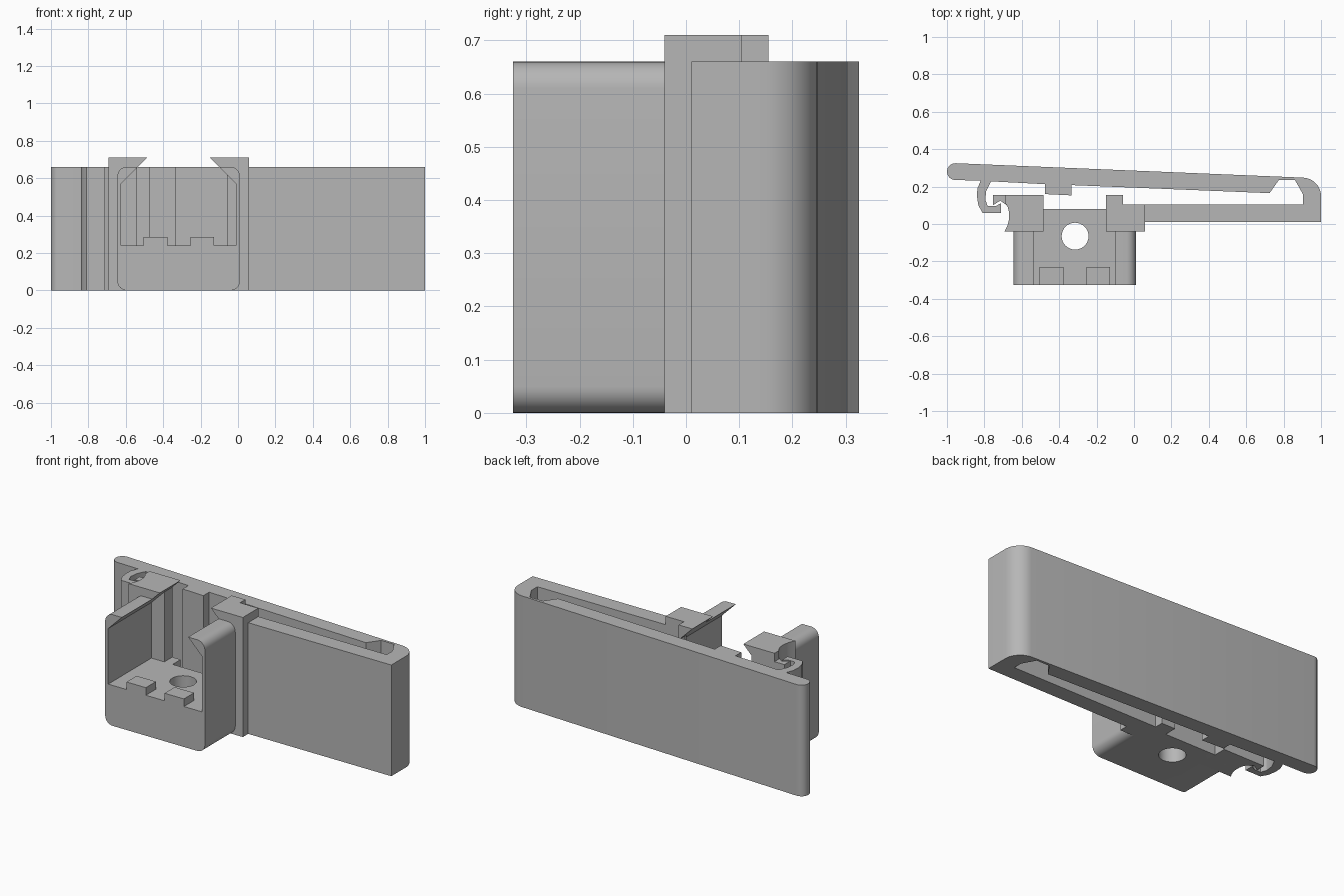
import bpy, bmesh, math
from mathutils import Vector

old = bpy.data.objects.get("Cube")
if old:
    bpy.data.objects.remove(old, do_unlink=True)

grey = bpy.data.materials.new("plain grey")
grey.use_nodes = True
COLOUR = (0.47, 0.47, 0.47, 1)
grey.diffuse_color = COLOUR
grey.node_tree.nodes["Principled BSDF"].inputs["Base Color"].default_value = COLOUR


def arc(cx, cy, r, start, end, steps=10):
    """Points on an arc, angles in degrees."""
    angles = [math.radians(start + (end - start) * i / steps) for i in range(steps + 1)]
    return [(cx + r * math.cos(a), cy + r * math.sin(a)) for a in angles]


def prism(name, points, low, high, axis="Z"):
    """Extrude a closed outline along Z (outline in x, y) or Y (outline in x, z)."""
    bm = bmesh.new()
    place = (lambda p: (p[0], p[1], low)) if axis == "Z" else (lambda p: (p[0], low, p[1]))
    face = bm.faces.new([bm.verts.new(place(p)) for p in points])
    grown = bmesh.ops.extrude_face_region(bm, geom=[face])["geom"]
    move = Vector((0, 0, high - low)) if axis == "Z" else Vector((0, high - low, 0))
    bmesh.ops.translate(bm, vec=move, verts=[v for v in grown if isinstance(v, bmesh.types.BMVert)])
    bmesh.ops.recalc_face_normals(bm, faces=bm.faces)
    mesh = bpy.data.meshes.new(name)
    bm.to_mesh(mesh)
    bm.free()
    mesh.materials.append(grey)
    obj = bpy.data.objects.new(name, mesh)
    bpy.context.collection.objects.link(obj)
    return obj


def activate(obj):
    bpy.ops.object.select_all(action="DESELECT")
    obj.select_set(True)
    bpy.context.view_layer.objects.active = obj


def cut(obj, cutter):
    activate(obj)
    mod = obj.modifiers.new("cut", "BOOLEAN")
    mod.operation = "DIFFERENCE"
    mod.solver = "EXACT"
    mod.object = cutter
    bpy.ops.object.modifier_apply(modifier=mod.name)


H, TOP, FLOOR = 0.66, 0.71, 0.24

# Folded spring clip: front bar, round fold, long back bar, bump and hook
clip_outline = (
    [(0.05, 0.01), (1.0, 0.01)]
    + arc(0.9, 0.148, 0.1, 0, 87)
    + arc(-0.955, 0.28, 0.045, 87, 265)
    + [(-0.82, 0.232), (-0.837, 0.19), (-0.84, 0.15), (-0.832, 0.10), (-0.81, 0.06),
       (-0.71, 0.06), (-0.71, 0.112), (-0.74, 0.095), (-0.782, 0.095), (-0.795, 0.13),
       (-0.79, 0.175), (-0.765, 0.228),
       (-0.475, 0.213), (-0.475, 0.16), (-0.335, 0.153), (-0.335, 0.208),
       (0.725, 0.165), (0.775, 0.236), (0.86, 0.236), (0.903, 0.16),
       (0.903, 0.105), (0.05, 0.105)]
)
clip = prism("spring_clip", clip_outline, 0, H)

# Cradle: floor and two arms with a dovetail channel between them
R = 0.05
cradle_outline = (
    arc(-0.595, R, R, 180, 270, 8)
    + arc(-0.04, R, R, 270, 360, 8)
    + arc(-0.04, H - R, R, 0, 90, 8)
    + [(-0.10, H), (-0.01, 0.57), (-0.01, FLOOR), (-0.625, FLOOR), (-0.625, 0.57), (-0.535, H)]
    + arc(-0.595, H - R, R, 90, 180, 8)
)
cradle = prism("cradle", cradle_outline, -0.325, 0.08, "Y")

# Two teeth on the front edge of the floor
teeth = []
for label, left in (("right", -0.505), ("left", -0.255)):
    right = left + 0.127
    teeth.append(prism(label + "_tooth",
                       [(left, -0.325), (right, -0.325), (right, -0.23), (left, -0.23)],
                       FLOOR - 0.02, 0.285))

# Side blocks joining the cradle to the clip, and the catch for the hook
left_block = prism("left_block", [(-0.15, -0.04), (0.06, -0.04), (0.06, 0.105),
                                  (-0.06, 0.105), (-0.06, 0.155), (-0.15, 0.155)], 0, TOP)
right_block = prism("right_block", [(-0.485, -0.04), (-0.485, 0.155), (-0.69, 0.155),
                                    (-0.69, 0.115), (-0.675, 0.09), (-0.667, 0.06),
                                    (-0.668, 0.025), (-0.677, -0.01), (-0.692, -0.04)], 0, TOP)
catch = prism("hook_catch", [(-0.68, 0.155), (-0.755, 0.155), (-0.755, 0.10),
                             (-0.715, 0.125), (-0.68, 0.10)], 0, H)


def channel(name, left, right, low, high):
    """Channel with walls at left and right, closing at 45 degrees to the top lips."""
    rise_l, rise_r = TOP + (left + 0.485), TOP - (right + 0.15)
    return prism(name, [(left, FLOOR), (right, FLOOR), (right, rise_r), (-0.15, TOP),
                        (-0.15, 0.8), (-0.485, 0.8), (-0.485, TOP), (left, rise_l)],
                 low, high, "Y")


# Cut the wide channel and its narrower back opening, and the floor hole
wide = channel("wide_cutter", -0.625, -0.01, -0.5, 0.08)
narrow = channel("narrow_cutter", -0.54, -0.06, 0.07, 0.3)
hole = prism("hole_cutter", arc(-0.315, -0.065, 0.072, 0, 348.75, 31), -0.2, 0.5)
for block in (left_block, right_block):
    cut(block, wide)
    cut(block, narrow)
cut(cradle, hole)
for cutter in (wide, narrow, hole):
    bpy.data.objects.remove(cutter, do_unlink=True)

for obj in [clip, cradle, left_block, right_block, catch] + teeth:
    activate(obj)
    bpy.ops.object.shade_smooth_by_angle(angle=math.radians(25))
